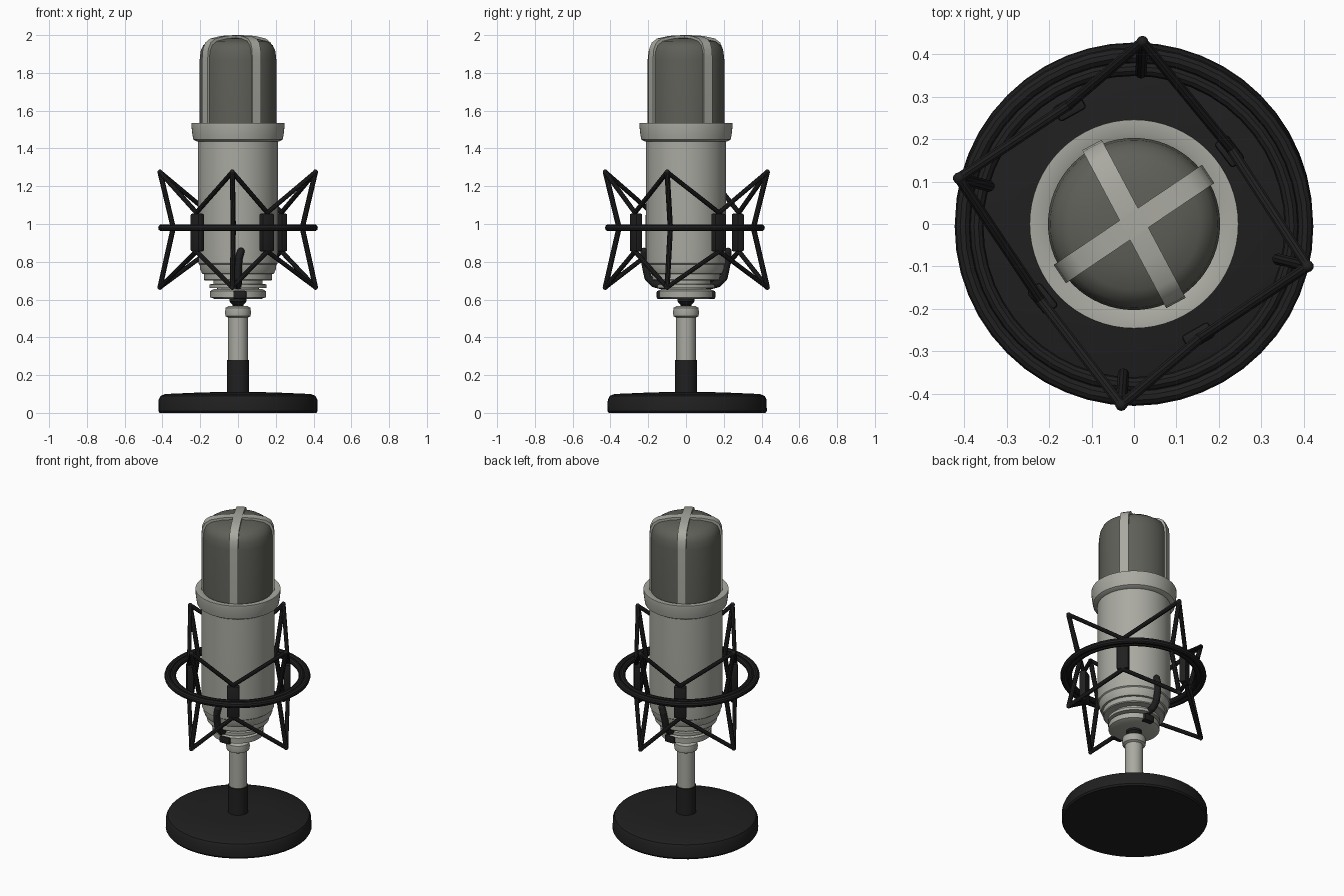
import bpy, bmesh, math
from mathutils import Vector, Matrix

if "Cube" in bpy.data.objects:
    bpy.data.objects.remove(bpy.data.objects["Cube"])


def material(name, rgb):
    m = bpy.data.materials.new(name)
    m.diffuse_color = (*rgb, 1)
    m.use_nodes = True
    m.node_tree.nodes["Principled BSDF"].inputs["Base Color"].default_value = m.diffuse_color
    return m


SILVER = material("warm_silver", (0.40, 0.40, 0.36))
GRILLE = material("grille_grey", (0.115, 0.115, 0.10))
BLACK = material("matt_black", (0.014, 0.014, 0.014))


def finish(name, bm, mat, angle=35):
    bmesh.ops.recalc_face_normals(bm, faces=bm.faces)
    me = bpy.data.meshes.new(name)
    bm.to_mesh(me)
    bm.free()
    me.materials.append(mat)
    ob = bpy.data.objects.new(name, me)
    bpy.context.collection.objects.link(ob)
    bpy.ops.object.select_all(action='DESELECT')
    ob.select_set(True)
    bpy.context.view_layer.objects.active = ob
    bpy.ops.object.shade_smooth_by_angle(angle=math.radians(angle))
    return ob


def lathe(name, profile, mat, sides=48, centre=(0, 0), closed=False):
    """Spin a (radius, z) profile about the vertical axis."""
    bm = bmesh.new()
    pts = profile + profile[:1] if closed else profile
    vs = [bm.verts.new((r, 0, z)) for r, z in pts]
    es = [bm.edges.new(p) for p in zip(vs, vs[1:])]
    bmesh.ops.spin(bm, geom=vs + es, cent=(0, 0, 0), axis=(0, 0, 1),
                   angle=2 * math.pi, steps=sides, use_merge=True)
    bmesh.ops.remove_doubles(bm, verts=bm.verts, dist=1e-5)
    bmesh.ops.translate(bm, verts=bm.verts, vec=(*centre, 0))
    return finish(name, bm, mat)


def tube(name, points, radius, mat, sides=10):
    """Round rod following a polyline, with ball joints at the corners."""
    bm = bmesh.new()
    points = [Vector(p) for p in points]
    for a, b in zip(points, points[1:]):
        d = b - a
        m = Matrix.Translation((a + b) / 2) @ d.to_track_quat('Z', 'Y').to_matrix().to_4x4()
        bmesh.ops.create_cone(bm, cap_ends=True, segments=sides, radius1=radius,
                              radius2=radius, depth=d.length, matrix=m)
    for p in points:
        bmesh.ops.create_uvsphere(bm, u_segments=sides, v_segments=6, radius=radius,
                                  matrix=Matrix.Translation(p))
    return finish(name, bm, mat)


def box(name, centre, size, angle, mat, bevel=0.008):
    bm = bmesh.new()
    m = Matrix.Translation(centre) @ Matrix.Rotation(angle, 4, 'Z') @ Matrix.Diagonal((*size, 1))
    bmesh.ops.create_cube(bm, size=1, matrix=m)
    bmesh.ops.bevel(bm, geom=bm.edges[:], offset=bevel, segments=2, affect='EDGES', profile=0.5)
    return finish(name, bm, mat)


# Weighted foot and stand pole
lathe("base", [(0, 0), (0.415, 0), (0.422, 0.01), (0.42, 0.07), (0.41, 0.09),
               (0.385, 0.1), (0.2, 0.108), (0, 0.113)], BLACK, 48, (0, 0.006))
lathe("pole_sleeve", [(0, 0.1), (0.059, 0.1), (0.058, 0.28), (0, 0.28)], BLACK, 32)
lathe("pole", [(0, 0.27), (0.052, 0.27), (0.052, 0.505), (0.066, 0.512), (0.069, 0.53),
               (0.066, 0.556), (0.05, 0.566), (0, 0.568)], SILVER, 32)
lathe("swivel_neck", [(0, 0.55), (0.03, 0.55), (0.028, 0.57), (0.045, 0.59),
                      (0.045, 0.63), (0, 0.63)], BLACK, 24)

# Swivel bracket under the body
lathe("swivel_bracket", [(0, 0.602), (0.12, 0.602), (0.147, 0.612), (0.147, 0.645),
                         (0.13, 0.655), (0, 0.655)], SILVER, 32)
lathe("bracket_plate", [(0, 0.64), (0.11, 0.64), (0.11, 0.662), (0.152, 0.662),
                        (0.152, 0.68), (0.13, 0.683), (0.13, 0.71), (0, 0.71)], SILVER, 32)
for s in (-1, 1):
    box("bracket_knob", (0.01, s * 0.13, 0.625), (0.07, 0.05, 0.044), 0, BLACK)

# Microphone body and collar
lathe("body", [(0, 0.70), (0.175, 0.70), (0.179, 0.705), (0.179, 0.735), (0.19, 0.737),
               (0.20, 0.76), (0.203, 0.785), (0.209, 0.79), (0.211, 0.85), (0.211, 1.45),
               (0, 1.45)], SILVER, 64)
lathe("collar", [(0.19, 1.435), (0.218, 1.437), (0.237, 1.448), (0.241, 1.47),
                 (0.247, 1.52), (0.246, 1.535), (0.215, 1.535), (0.19, 1.522)],
      SILVER, 64, closed=True)

# Grille head
HEAD = [(0.203, 1.5), (0.203, 1.87), (0.198, 1.915), (0.184, 1.947), (0.155, 1.968),
        (0.09, 1.982), (0, 1.987)]
lathe("grille", [(0, 1.5)] + HEAD, GRILLE, 64)

# Crossed straps over the grille
OUTER = [(0.211, 1.5), (0.211, 1.88), (0.207, 1.925), (0.192, 1.96), (0.16, 1.982),
         (0.09, 1.996), (0, 2.0)]


def strap(name, angle, width=0.052):
    full = lambda p: p + [(-r, z) for r, z in reversed(p[:-1])]
    bm = bmesh.new()
    rows = []
    for (ro, zo), (ri, zi) in zip(full(OUTER), full(HEAD)):
        ri, zi = ri * 0.95, zi - 0.005
        rows.append([bm.verts.new(c) for c in (
            (ri, -width / 2, zi), (ro, -width / 2, zo), (ro, width / 2, zo), (ri, width / 2, zi))])
    for a, b in zip(rows, rows[1:]):
        for i in range(4):
            j = (i + 1) % 4
            bm.faces.new((a[i], a[j], b[j], b[i]))
    bm.faces.new(rows[0])
    bm.faces.new(rows[-1])
    bmesh.ops.rotate(bm, verts=bm.verts, cent=(0, 0, 0),
                     matrix=Matrix.Rotation(math.radians(angle), 3, 'Z'))
    finish(name, bm, SILVER)


strap("strap_a", 34)
strap("strap_b", 118)

# Shock mount: double ring
for name, major, minor in (("outer_ring", 0.404, 0.019), ("inner_ring", 0.372, 0.017)):
    prof = [(major + minor * math.cos(t * math.pi / 5), 0.98 + minor * math.sin(t * math.pi / 5))
            for t in range(10)]
    lathe(name, prof, BLACK, 48, (0, -0.006), closed=True)

# Bent posts, elastic cords and grip pads around the ring
TIPS = [(0.02, 0.43), (-0.413, 0.108), (-0.03, -0.427), (0.41, -0.10)]
PADS = [(-0.155, 0.28), (-0.22, -0.18), (0.155, -0.27), (0.23, 0.175)]
TOP, BOTTOM = 1.275, 0.665
for i, (x, y) in enumerate(TIPS):
    tube(f"post_{i}", [(x, y, TOP), (x * 0.83, y * 0.83, 0.98), (x, y, BOTTOM)], 0.014, BLACK)
for i, (x, y) in enumerate(PADS):
    a, b = TIPS[i], TIPS[(i + 1) % 4]
    tube(f"upper_cord_{i}", [(*a, TOP), (x, y, 1.06), (*b, TOP)], 0.0125, BLACK)
    tube(f"lower_cord_{i}", [(*a, BOTTOM), (x, y, 0.855), (*b, BOTTOM)], 0.0125, BLACK)
    box(f"grip_pad_{i}", (x * 0.98, y * 0.98, 0.955), (0.04, 0.072, 0.2), math.atan2(y, x), BLACK)

# Curved arms hugging the underside of the body
for name, s in (("front_arm", -1), ("back_arm", 1)):
    tube(name, [(0, s * 0.12, 0.672), (0, s * 0.17, 0.685), (0, s * 0.2, 0.715),
                (0, s * 0.212, 0.77), (0.005, s * 0.222, 0.82), (0.015, s * 0.222, 0.855)],
         0.02, BLACK, 12)
